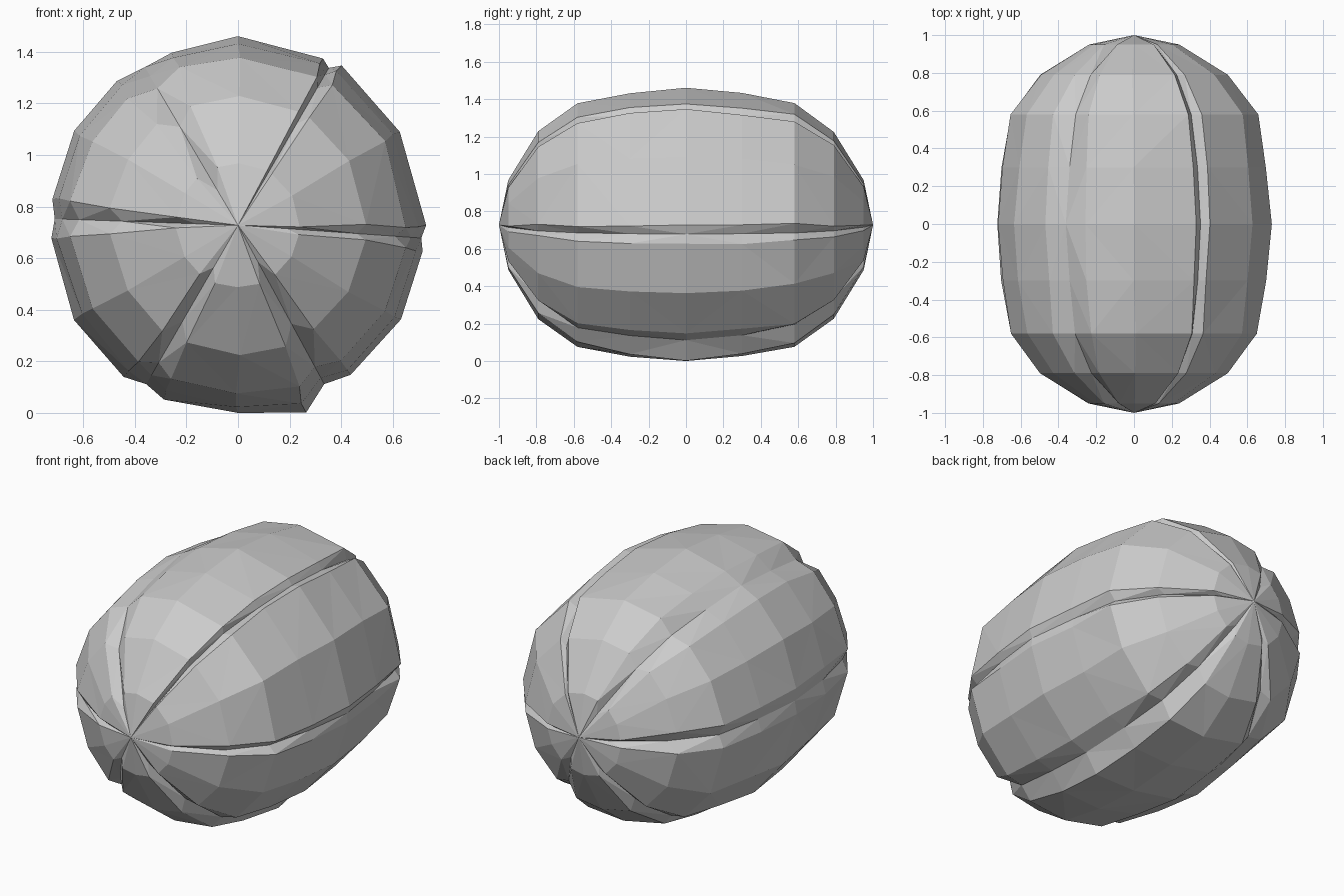
import bpy
import bmesh
import random
from math import sin, cos, radians
from mathutils import Vector

cube = bpy.data.objects.get("Cube")
if cube:
    bpy.data.objects.remove(cube, do_unlink=True)

random.seed(4)
CENTRE_Z = 0.735

# One matte grey for the whole husk
grey = bpy.data.materials.new("warm_grey")
grey.use_nodes = True
colour = (0.6, 0.6, 0.6, 1)
grey.diffuse_color = colour
grey.node_tree.nodes["Principled BSDF"].inputs["Base Color"].default_value = colour

# Long profile: distance along the body, radius, groove depth
half = [(0.95, 0.24, 0.25), (0.79, 0.50, 0.10), (0.58, 0.655, 0.055), (0.3, 0.70, 0.03)]
rings = [(-y, r, g) for y, r, g in half] + [(0, 0.73, 0.03)] + half[::-1]

# Six swollen lobes: start angle, crest angle, end angle, end swell
lobes = [(0, 30, 57, 1.01), (63, 90, 111, 0.99), (130, 150, 172, 1.0),
         (184, 210, 233, 1.01), (247, 270, 290, 1.06), (307, 330, 352, 0.99)]

# Around the body: angle, swell, whether the column is a groove
columns = []
for i, (start, crest, end, swell) in enumerate(lobes):
    following = lobes[(i + 1) % 6][0] + (360 if i == 5 else 0)
    columns += [(start, 1.0, False), (crest, 1.0, False),
                (end, swell, False), ((end + following) / 2, 0.98, True)]


def husk_point(y, radius, depth, angle, swell, groove):
    """Point on the body, pressed inwards along each groove."""
    wobble = random.uniform(-0.008, 0.008)
    if groove:
        scale = 1 - depth * random.uniform(0.8, 1.4)
    else:
        scale = 1 + (swell - 1) * (1 - abs(y)) + wobble
        angle += random.uniform(-2, 2) * abs(y)
    a = radians(angle)
    r = radius * scale
    return Vector((r * cos(a), y, CENTRE_Z + r * sin(a)))


# Skin the rings, then close both ends at a point
bm = bmesh.new()
grid = [[bm.verts.new(husk_point(*ring, *col)) for col in columns] for ring in rings]
front_tip = bm.verts.new((0, -1, CENTRE_Z))
back_tip = bm.verts.new((0, 1, CENTRE_Z))
count = len(columns)
for k in range(count):
    n = (k + 1) % count
    bm.faces.new((front_tip, grid[0][k], grid[0][n]))
    bm.faces.new((back_tip, grid[-1][n], grid[-1][k]))
    for low, high in zip(grid, grid[1:]):
        bm.faces.new((low[k], high[k], high[n], low[n]))
bmesh.ops.triangulate(bm, faces=bm.faces[:], quad_method='SHORT_EDGE')
bmesh.ops.recalc_face_normals(bm, faces=bm.faces[:])

# Rest the husk on the ground
lowest = min(v.co.z for v in bm.verts)
bmesh.ops.translate(bm, verts=bm.verts[:], vec=(0, 0, -lowest))

mesh = bpy.data.meshes.new("lobed_husk")
bm.to_mesh(mesh)
bm.free()
mesh.materials.append(grey)
husk = bpy.data.objects.new("lobed_husk", mesh)
bpy.context.collection.objects.link(husk)
